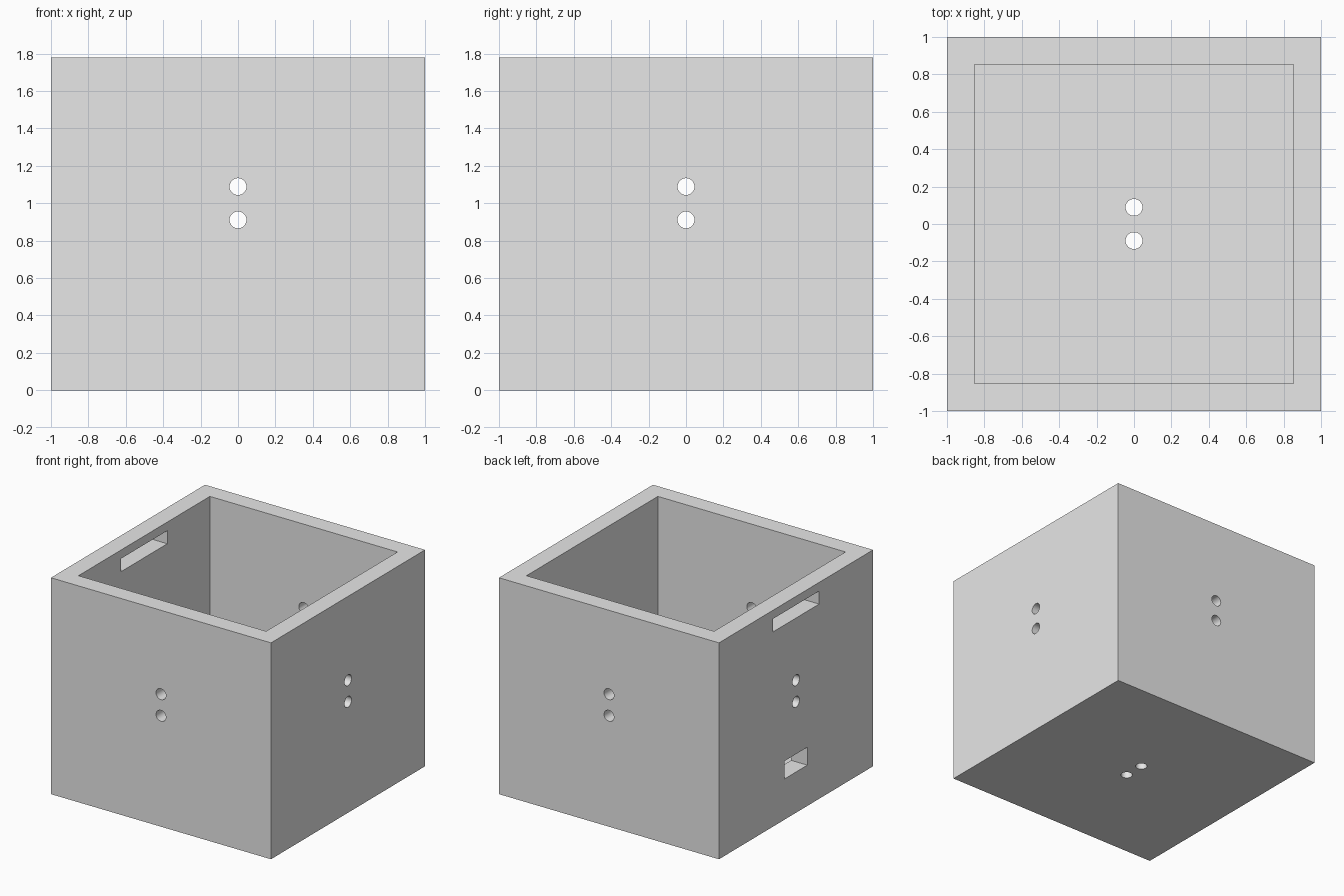
import bpy
from math import pi

if "Cube" in bpy.data.objects:
    bpy.data.objects.remove(bpy.data.objects["Cube"])

HEIGHT, WALL, HOLE_R, HOLE_GAP, MID = 1.778, 0.147, 0.045, 0.089, 1.0

grey = bpy.data.materials.new("plain grey")
grey.use_nodes = True
grey.diffuse_color = (0.8, 0.8, 0.8, 1)
grey.node_tree.nodes["Principled BSDF"].inputs["Base Color"].default_value = (0.8, 0.8, 0.8, 1)


def block(name, low, high):
    """Axis-aligned box between two corners."""
    bpy.ops.mesh.primitive_cube_add(size=1, location=[(a + b) / 2 for a, b in zip(low, high)])
    obj = bpy.context.object
    obj.name = name
    obj.scale = [b - a for a, b in zip(low, high)]
    bpy.ops.object.transform_apply(location=True, rotation=False, scale=True)
    return obj


def drill(location, rotation, depth):
    """Round cutter for a screw hole."""
    bpy.ops.mesh.primitive_cylinder_add(vertices=32, radius=HOLE_R, depth=depth,
                                        location=location, rotation=rotation)
    bpy.context.object.name = "hole_cutter"
    return bpy.context.object


# Solid outer body
box = block("open_box", (-1, -1, 0), (1, 1, HEIGHT))
box.data.materials.append(grey)

# Hollow interior, open at the top
inner = 1 - WALL
cutters = [block("cavity_cutter", (-inner, -inner, WALL), (inner, inner, HEIGHT + 0.2))]

# Pairs of holes through each wall and the floor
for side in (-1, 1):
    offset = side * HOLE_GAP
    cutters.append(drill((0, 0, MID + offset), (pi / 2, 0, 0), 3))
    cutters.append(drill((0, 0, MID + offset), (0, pi / 2, 0), 3))
    cutters.append(drill((0, offset, 0), (0, 0, 0), 0.8))

# Wide upper slot and small lower window in the right wall
cutters.append(block("slot_cutter", (-1.2, -0.3, 1.6), (-0.7, 0.3, 1.707)))
cutters.append(block("window_cutter", (-1.2, -0.147, 0.335), (-0.7, 0.147, 0.482)))

# Cut everything out, then discard the cutters
for cutter in cutters:
    cutter.hide_render = True
    bpy.context.view_layer.objects.active = box
    cut = box.modifiers.new("cut", "BOOLEAN")
    cut.operation, cut.solver, cut.object = "DIFFERENCE", "EXACT", cutter
    bpy.ops.object.modifier_apply(modifier=cut.name)
    bpy.data.objects.remove(cutter)

# Smooth hole walls, crisp edges
bpy.ops.object.select_all(action="DESELECT")
box.select_set(True)
bpy.context.view_layer.objects.active = box
bpy.ops.object.shade_smooth_by_angle(angle=pi / 6)
